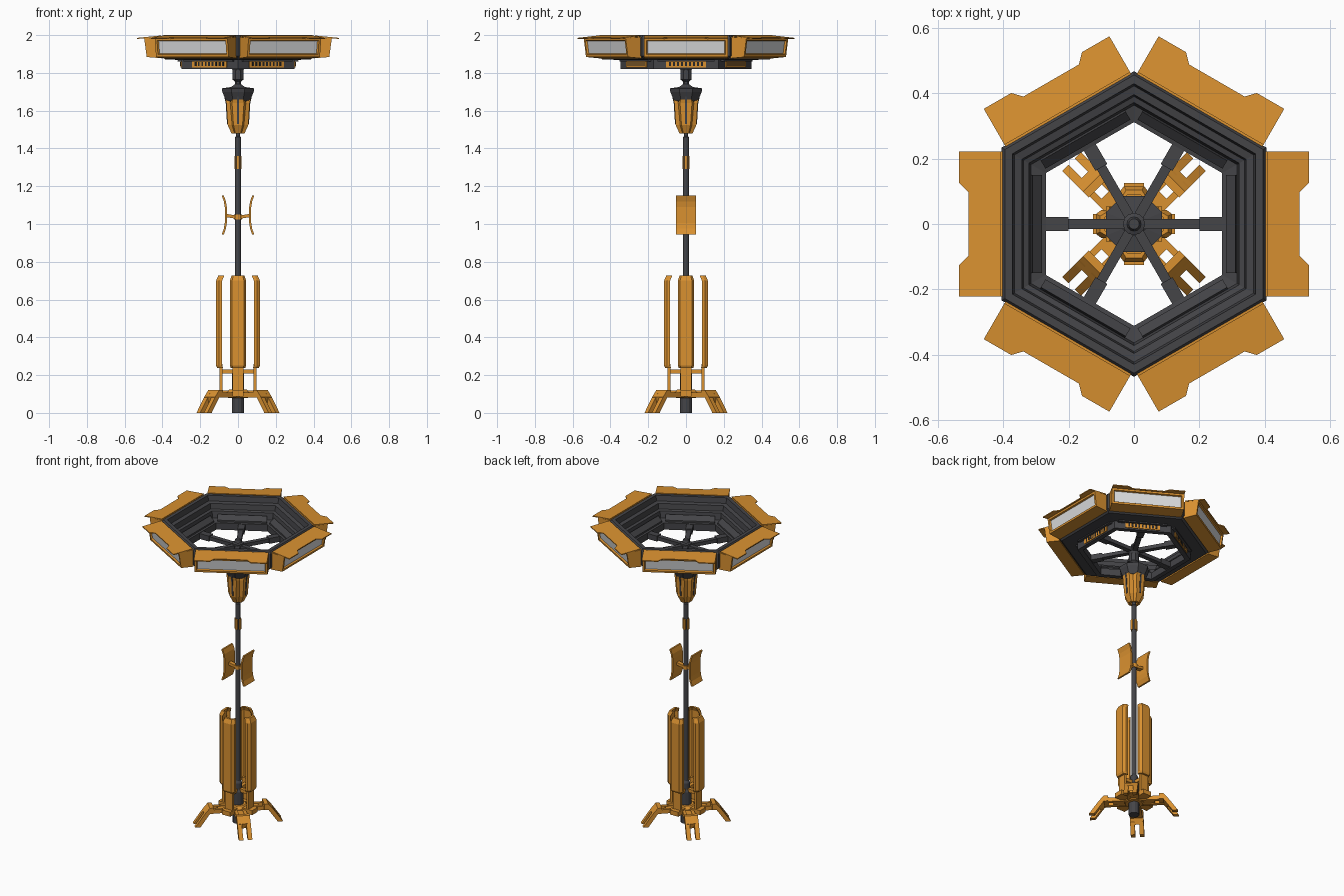
import bpy, bmesh, math

if "Cube" in bpy.data.objects:
    bpy.data.objects.remove(bpy.data.objects["Cube"])


def material(name, rgb):
    m = bpy.data.materials.new(name)
    m.diffuse_color = (*rgb, 1)
    m.use_nodes = True
    m.node_tree.nodes["Principled BSDF"].inputs["Base Color"].default_value = m.diffuse_color
    return m


ORANGE = material("orange paint", (0.70, 0.285, 0.03))
DARK = material("dark metal", (0.058, 0.058, 0.064))
GLASS = material("pale lamp glass", (0.70, 0.71, 0.72))
BLACK = material("black slot", (0.02, 0.02, 0.021))


def build(name, verts, faces, mats):
    bm = bmesh.new()
    vs = [bm.verts.new(v) for v in verts]
    for f in faces:
        bm.faces.new([vs[i] for i in f])
    bmesh.ops.recalc_face_normals(bm, faces=bm.faces)
    me = bpy.data.meshes.new(name)
    bm.to_mesh(me)
    bm.free()
    for m in mats:
        me.materials.append(m)
    ob = bpy.data.objects.new(name, me)
    bpy.context.collection.objects.link(ob)
    return ob


def loft(name, rings, mat, angle=0):
    """Skin equal rings of (radial, tangent, z) points, turned by angle degrees."""
    c, s = math.cos(math.radians(angle)), math.sin(math.radians(angle))
    n = len(rings[0])
    verts = [(r * c - t * s, r * s + t * c, z) for ring in rings for r, t, z in ring]
    faces = [(k * n + i, k * n + (i + 1) % n, (k + 1) * n + (i + 1) % n, (k + 1) * n + i)
             for k in range(len(rings) - 1) for i in range(n)]
    faces += [tuple(range(n)), tuple(range((len(rings) - 1) * n, len(rings) * n))]
    return build(name, verts, faces, [mat])


def prism(name, profile, t0, t1, mat, angle=0):
    """Extrude a (radial, z) profile sideways from t0 to t1."""
    return loft(name, [[(r, t, z) for r, z in profile] for t in (t0, t1)], mat, angle)


def box(name, r0, r1, t0, t1, z0, z1, mat, angle=0):
    return prism(name, [(r0, z0), (r1, z0), (r1, z1), (r0, z1)], t0, t1, mat, angle)


def lathe(name, profile, n, mat, phase=0.0, closed=False):
    """Turn a (radius, z) profile into an n-sided solid; closed makes a ring."""
    verts, m = [], len(profile)
    for r, z in profile:
        for i in range(n):
            a = math.radians(phase) + i * math.tau / n
            verts.append((r * math.cos(a), r * math.sin(a), z))
    faces = [(k * n + i, k * n + (i + 1) % n, (k + 1) % m * n + (i + 1) % n, (k + 1) % m * n + i)
             for k in range(m if closed else m - 1) for i in range(n)]
    if not closed:
        faces += [tuple(range(n)), tuple(range((m - 1) * n, m * n))]
    return build(name, verts, faces, [mat])


# Pole with base barrel and collars
lathe("base_barrel", [(0.033, 0), (0.033, 0.21), (0.024, 0.225), (0.024, 0.265), (0.016, 0.28)], 12, DARK)
lathe("pole", [(0.016, 0.2), (0.016, 1.46), (0.011, 1.465), (0.011, 1.84)], 12, DARK)
lathe("neck_collar", [(0.018, 1.735), (0.018, 1.755), (0.032, 1.765), (0.032, 1.815), (0.02, 1.825)], 8, DARK, 22.5)
for a in range(0, 360, 90):
    box("pole_marker", 0.01, 0.0195, -0.008, 0.008, 1.29, 1.36, ORANGE, a)

# Four forked feet on the diagonals
lathe("foot_hub", [(0.055, 0.078), (0.068, 0.09), (0.068, 0.108), (0.05, 0.125)], 8, ORANGE, 22.5)
for a in range(45, 360, 90):
    for s in (-1, 1):
        box("foot_arm_rail", 0.04, 0.185, s * 0.016, s * 0.036, 0.082, 0.108, ORANGE, a)
        prism("foot_prong", [(0.195, 0.105), (0.218, 0.075), (0.27, 0), (0.238, 0), (0.195, 0.062)],
              s * 0.014, s * 0.041, ORANGE, a)
    box("foot_arm_bridge", 0.04, 0.125, -0.016, 0.016, 0.086, 0.104, ORANGE, a)
    prism("foot_knee", [(0.155, 0.085), (0.155, 0.122), (0.18, 0.122), (0.213, 0.083), (0.205, 0.05), (0.18, 0.083)],
          -0.041, 0.041, ORANGE, a)

# Four tall guard panels, each a chamfered channel hung on a bracket
half = [(0.084, 0.043), (0.100, 0.043), (0.116, 0.031)]
inner = [(0.102, 0.026), (0.092, 0.035), (0.084, 0.036)]
section = half + [(r, -t) for r, t in reversed(half)] + [(r, -t) for r, t in reversed(inner)] + inner
for a in range(0, 360, 90):
    rings = [[(r + dr, t * k, z) for r, t in section]
             for z, dr, k in ((0.237, -0.006, 0.88), (0.25, 0, 1), (0.70, 0, 1), (0.728, -0.012, 0.78))]
    loft("guard_panel", rings, ORANGE, a)
    box("panel_bracket", 0.082, 0.097, -0.028, 0.028, 0.105, 0.26, ORANGE, a)
    box("bracket_foot", 0.05, 0.125, -0.03, 0.03, 0.088, 0.118, ORANGE, a)
    box("bracket_crossbar", 0.02, 0.085, -0.012, 0.012, 0.208, 0.23, ORANGE, a)

# Two curved grip plates half way up
curve = [(0.086, 0.945), (0.075, 0.975), (0.070, 1.005), (0.070, 1.09), (0.075, 1.12), (0.086, 1.15)]
for a in (0, 180):
    prism("grip_plate", curve + [(r - 0.011, z) for r, z in reversed(curve)], -0.054, 0.054, ORANGE, a)
    prism("grip_arm", [(0.01, 1.028), (0.062, 1.036), (0.062, 1.054), (0.03, 1.048), (0.01, 1.046)],
          -0.014, 0.014, ORANGE, a)
lathe("grip_collar", [(0.022, 1.025), (0.022, 1.05)], 12, ORANGE)

# Head below the ring: dark cup held by four orange petals
lathe("head_cup", [(0.03, 1.52), (0.045, 1.64), (0.07, 1.655), (0.09, 1.70), (0.093, 1.718),
                   (0.04, 1.725), (0.018, 1.74)], 8, DARK, 22.5)
for a in range(0, 360, 90):
    rings = [[(r0, -w, z), (r1, -w * 0.75, z), (r1, w * 0.75, z), (r0, w, z)]
             for z, r0, r1, w in ((1.478, 0.018, 0.034, 0.018), (1.525, 0.03, 0.055, 0.032),
                                  (1.64, 0.04, 0.062, 0.042), (1.71, 0.05, 0.078, 0.030))]
    loft("head_petal", rings, ORANGE, a)
    prism("petal_slot", [(0.05, 1.53), (0.058, 1.53), (0.065, 1.64), (0.08, 1.705), (0.05, 1.705)],
          -0.005, 0.005, DARK, a)

# Stepped hexagonal ring (profile given as distance to the flats)
ring = [(0.27, 1.82), (0.30, 1.82), (0.30, 1.868), (0.385, 1.872), (0.405, 1.89), (0.405, 1.985),
        (0.395, 2.0), (0.372, 2.0), (0.366, 1.965), (0.343, 1.96), (0.338, 1.925), (0.322, 1.92),
        (0.315, 1.875), (0.27, 1.865)]
lathe("lamp_ring", [(r / math.cos(math.pi / 6), z) for r, z in ring], 6, DARK, 30, closed=True)
lathe("ring_hub", [(0.026, 1.81), (0.034, 1.825), (0.034, 1.865), (0.022, 1.87), (0.016, 1.89)], 12, DARK)

for a in range(0, 360, 60):
    # Spoke and inner wall plate
    box("spoke", 0.0, 0.21, -0.015, 0.015, 1.832, 1.856, DARK, a)
    box("spoke_socket", 0.2, 0.28, -0.021, 0.021, 1.826, 1.862, DARK, a)
    prism("inner_wall_plate", [(0.282, 1.86), (0.282, 1.878), (0.31, 1.905), (0.32, 1.86)], -0.15, 0.15, DARK, a)

    # Vent with slots on the lower ring
    box("vent_plate", 0.295, 0.305, -0.106, 0.106, 1.829, 1.864, ORANGE, a)
    for i in range(-4, 5):
        box("vent_slot", 0.30, 0.3065, i * 0.021 - 0.005, i * 0.021 + 0.005, 1.836, 1.858, BLACK, a)

    # Lamp housing: the outward face is inset and recessed to hold the glass
    ob = prism("lamp_housing", [(0.40, 1.99), (0.497, 1.984), (0.483, 1.884), (0.40, 1.877)],
               -0.222, 0.222, ORANGE, a)
    ob.data.materials.append(GLASS)
    out = (math.cos(math.radians(a)), math.sin(math.radians(a)), 0)
    bm = bmesh.new()
    bm.from_mesh(ob.data)
    bm.faces.ensure_lookup_table()
    face = max(bm.faces, key=lambda f: sum(p * q for p, q in zip(f.normal, out)))
    bmesh.ops.inset_region(bm, faces=[face], thickness=0.018)
    bmesh.ops.inset_region(bm, faces=[face], thickness=0.006, depth=-0.01)
    face.material_index = 1
    bm.to_mesh(ob.data)
    bm.free()

    # Thin lid with a notched outer edge
    edge = [(0.408, 0.222), (0.535, 0.222), (0.535, 0.125), (0.507, 0.098)]
    edge += [(r, -t) for r, t in reversed(edge)]
    loft("lamp_lid", [[(r, t, 1.998 - (r - 0.408) * 0.1 - d) for r, t in edge] for d in (0.006, 0)], ORANGE, a)
